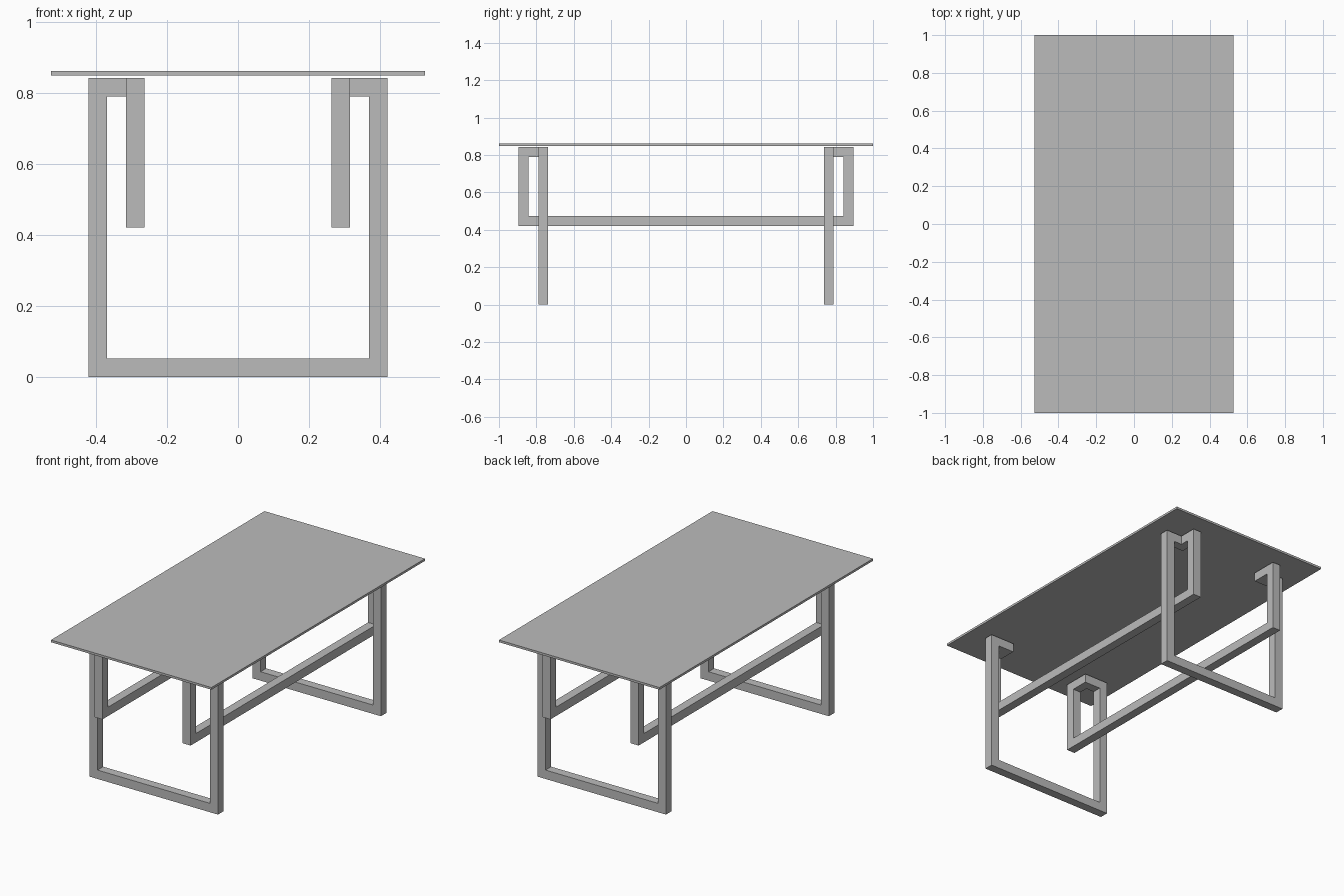
import bpy
import bmesh
from mathutils import Vector

cube = bpy.data.objects.get("Cube")
if cube:
    bpy.data.objects.remove(cube, do_unlink=True)

U = 1 / 19          # width of the square bar
H = U / 2

grey = bpy.data.materials.new("plain_grey")
colour = (0.5, 0.5, 0.5, 1)
grey.diffuse_color = colour
grey.use_nodes = True
grey.node_tree.nodes["Principled BSDF"].inputs["Base Color"].default_value = colour


def add_object(name, bm):
    bmesh.ops.recalc_face_normals(bm, faces=bm.faces)
    mesh = bpy.data.meshes.new(name)
    bm.to_mesh(mesh)
    bm.free()
    mesh.materials.append(grey)
    obj = bpy.data.objects.new(name, mesh)
    bpy.context.collection.objects.link(obj)
    return obj


def square_loop(name, path):
    """Sweep a square bar with mitred corners along a closed, right-angled path."""
    bm = bmesh.new()
    n = len(path)
    dirs = [(path[(i + 1) % n] - path[i]).normalized() for i in range(n)]
    rings = []
    for i, p in enumerate(path):
        d1, d2 = dirs[i - 1], dirs[i]
        side, mitre = d1.cross(d2) * H, (d2 - d1) * H
        rings.append([bm.verts.new(p + side * s + mitre * t)
                      for s in (-1, 1) for t in (-1, 1)])

    def corner(i, a, b):
        return max(rings[i], key=lambda v: (v.co - path[i]).dot(a + b))

    for i, d in enumerate(dirs):
        j = (i + 1) % n
        a, b = Vector((d.y, d.z, d.x)), Vector((d.z, d.x, d.y))
        turns = [(a, b), (-a, b), (-a, -b), (a, -b)]
        for k in range(4):
            q, r = turns[k], turns[(k + 1) % 4]
            bm.faces.new((corner(i, *q), corner(i, *r), corner(j, *r), corner(j, *q)))
    return add_object(name, bm)


# Base: one continuous bar forming two floor frames and two hanging side rails
leg_x, rail_x = 7.5 * U, 5.5 * U
leg_y, post_y = 14.5 * U, 16.5 * U
floor_z, rail_z, top_z = H, 8.5 * U, 15.5 * U
quarter = [
    (leg_x, leg_y, floor_z),
    (leg_x, leg_y, top_z),
    (rail_x, leg_y, top_z),
    (rail_x, post_y, top_z),
    (rail_x, post_y, rail_z),
]
path = []
for sx, sy, step in ((1, -1, 1), (1, 1, -1), (-1, 1, 1), (-1, -1, -1)):
    path += [Vector((x * sx, y * sy, z)) for x, y, z in quarter[::step]]
square_loop("base_frame", path)

# Thin table top, floating just above the base
bm = bmesh.new()
bmesh.ops.create_cube(bm, size=1)
bmesh.ops.scale(bm, vec=(20 * U, 2, U / 4), verts=bm.verts)
bmesh.ops.translate(bm, vec=(0, 0, 16.25 * U), verts=bm.verts)
add_object("table_top", bm)
